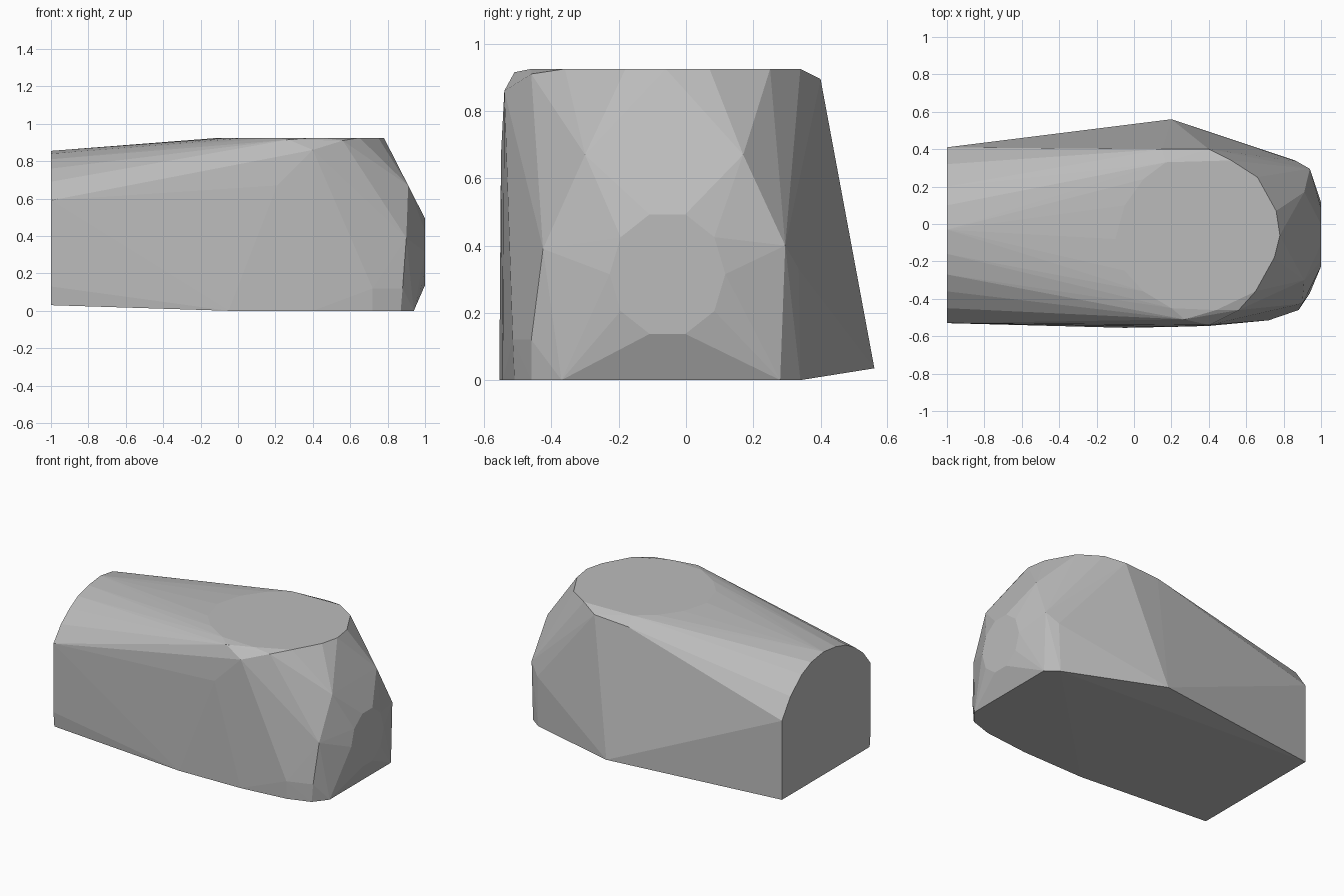
import bpy
import bmesh
import math

default_cube = bpy.data.objects.get("Cube")
if default_cube:
    bpy.data.objects.remove(default_cube, do_unlink=True)


def make_material(name, value):
    material = bpy.data.materials.new(name)
    material.use_nodes = True
    colour = (value, value, value, 1)
    material.diffuse_color = colour
    shader = material.node_tree.nodes["Principled BSDF"]
    shader.inputs["Base Color"].default_value = colour
    return material


def hull_object(name, points, material):
    """Wrap the section points in one faceted convex shell."""
    mesh = bpy.data.meshes.new(name)
    shell = bmesh.new()
    for point in points:
        shell.verts.new(point)
    result = bmesh.ops.convex_hull(shell, input=shell.verts[:])
    leftovers = {item for key in ("geom_interior", "geom_unused")
                 for item in result[key]
                 if isinstance(item, bmesh.types.BMVert)}
    bmesh.ops.delete(shell, geom=list(leftovers), context="VERTS")
    bmesh.ops.recalc_face_normals(shell, faces=shell.faces[:])
    shell.to_mesh(mesh)
    shell.free()
    mesh.materials.append(material)
    body = bpy.data.objects.new(name, mesh)
    bpy.context.collection.objects.link(body)
    return body


# Arched flat end: y, z outline
end_arch = [(-.52, .03), (-.53, .13), (-.53, .59), (-.45, .69), (-.36, .76),
            (-.27, .81), (-.16, .84), (-.03, .855), (.1, .835), (.2, .79),
            (.32, .69), (.41, .56), (.41, .03)]

# Flat underside: x, y outline
underside = [(-.05, -.555), (.4, -.545), (.72, -.51), (.87, -.46),
             (.94, -.37), (.94, .28), (.86, .34)]

# Flat roof: x, y outline
roof = [(.52, .34), (.66, .25), (.76, .07), (.78, -.06), (.75, -.18),
        (.65, -.36), (.44, -.46), (.2, -.45), (.05, -.36), (-.05, -.25),
        (-.1, -.08), (-.05, .1), (.05, .24), (.17, .33)]

# Shoulders between the roof, walls and rounded nose
shoulders = [(.4, .4, .895), (.15, .4, .88), (.27, -.51, .915),
             (.56, -.46, .91), (.4, -.54, .86), (.21, -.55, .67),
             (.91, .17, .67), (.91, -.3, .67), (.94, .295, .4),
             (.9, -.425, .39), (.87, .335, .33), (.88, -.46, .12),
             (.72, -.515, .12), (.2, .56, .035)]

# Small round facet at the nose tip
sides = 10
nose_tip = []
for step in range(sides):
    angle = math.tau * step / sides
    nose_tip.append((1, -.055 + .172 * math.cos(angle),
                     .315 + .187 * math.sin(angle)))

points = [(-1, y, z) for y, z in end_arch]
points += [(x, y, 0) for x, y in underside]
points += [(x, y, .925) for x, y in roof]
points += shoulders + nose_tip

hull_object("rounded_block", points, make_material("plain grey", .5))
